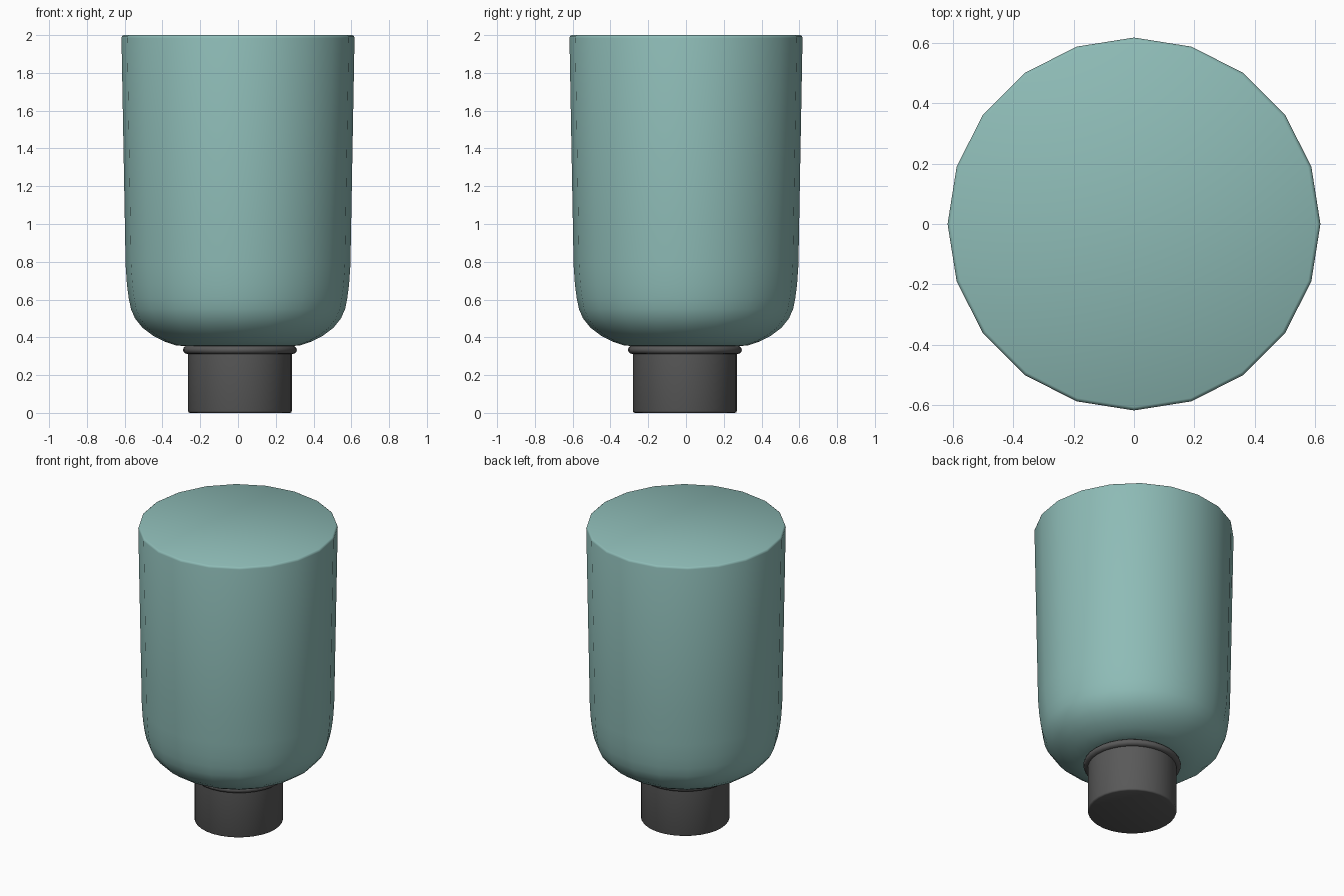
import bpy, bmesh
from math import cos, sin, pi, radians

if "Cube" in bpy.data.objects:
    bpy.data.objects.remove(bpy.data.objects["Cube"])


def lathe(name, profile, sides, centre=(0, 0), color=None):
    """Closed solid of revolution from (radius, z) points, bottom to top."""
    bm = bmesh.new()
    rings = [[bm.verts.new((centre[0] + r * cos(2 * pi * i / sides),
                            centre[1] + r * sin(2 * pi * i / sides), z))
              for i in range(sides)] for r, z in profile]
    for a, b in zip(rings, rings[1:]):
        for i in range(sides):
            j = (i + 1) % sides
            bm.faces.new((a[i], a[j], b[j], b[i]))
    bm.faces.new(rings[0][::-1])
    bm.faces.new(rings[-1])
    mesh = bpy.data.meshes.new(name)
    bm.to_mesh(mesh)
    bm.free()
    obj = bpy.data.objects.new(name, mesh)
    bpy.context.collection.objects.link(obj)
    mat = bpy.data.materials.new(name + "_material")
    mat.diffuse_color = color
    mat.use_nodes = True
    mat.node_tree.nodes["Principled BSDF"].inputs["Base Color"].default_value = mat.diffuse_color
    mesh.materials.append(mat)
    bpy.ops.object.select_all(action='DESELECT')
    obj.select_set(True)
    bpy.context.view_layer.objects.active = obj
    bpy.ops.object.shade_smooth_by_angle(angle=radians(50))
    return obj


teal = (0.27, 0.50, 0.47, 1)
grey = (0.10, 0.10, 0.10, 1)
neck_centre = (0.01, -0.006)

# Tapered container with rounded shoulder and slim bevel at the top
lathe("container", [(0.28, 0.353), (0.33, 0.358), (0.39, 0.378), (0.45, 0.409),
                    (0.505, 0.45), (0.545, 0.50), (0.567, 0.55), (0.579, 0.61),
                    (0.588, 0.68), (0.595, 0.78), (0.599, 1.0), (0.617, 1.985),
                    (0.614, 1.995), (0.606, 2.0)], 20, color=teal)

# Cap cylinder with softened lower edge
lathe("cap", [(0.265, 0), (0.272, 0.003), (0.275, 0.01), (0.275, 0.35)],
      32, neck_centre, grey)

# Rounded collar between cap and container
lathe("collar", [(0.275, 0.312), (0.289, 0.314), (0.298, 0.322), (0.302, 0.333),
                 (0.298, 0.345), (0.289, 0.353), (0.275, 0.356)],
      32, neck_centre, grey)
